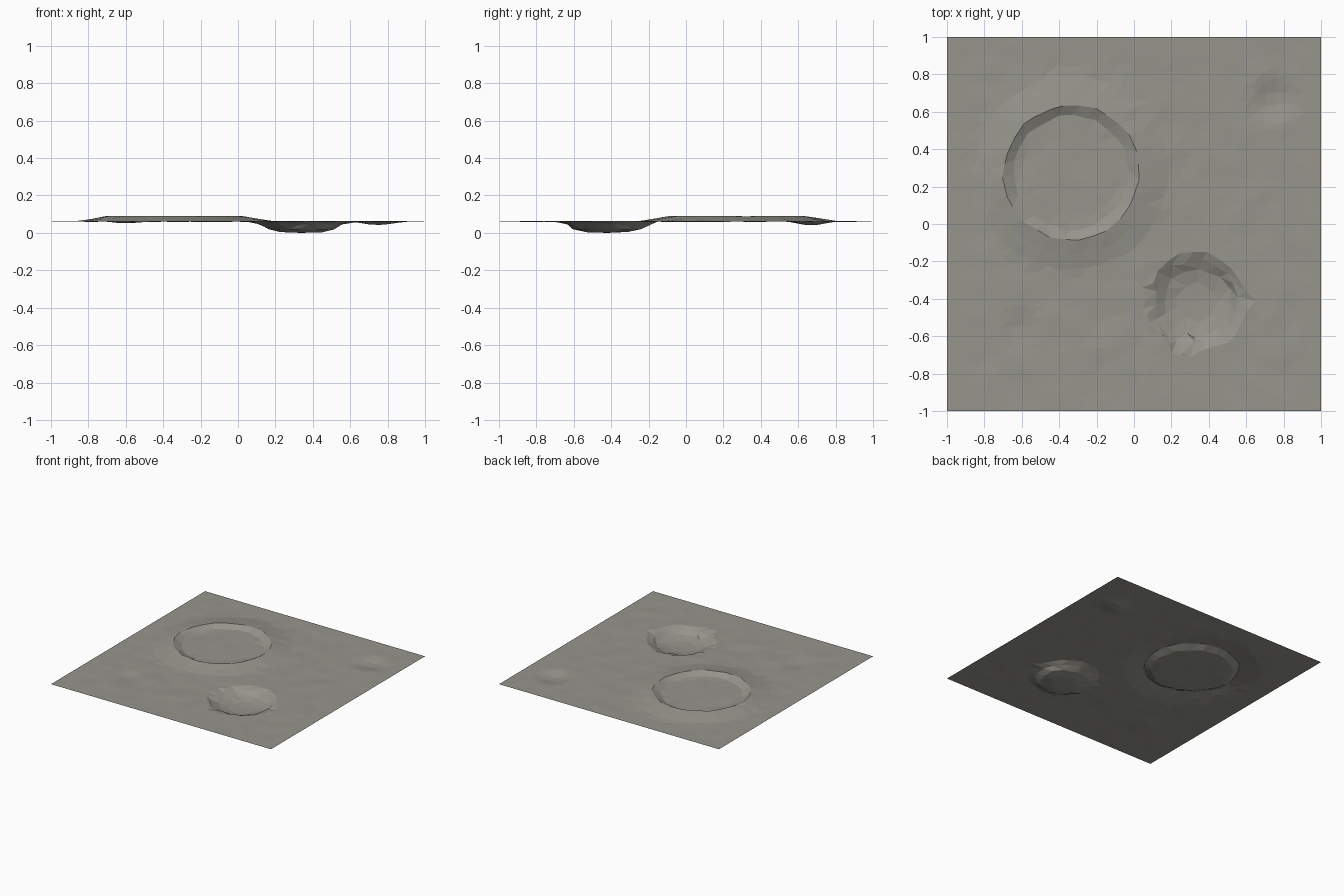
import bpy, bmesh, math, random
from mathutils import Vector, noise
from mathutils.geometry import delaunay_2d_cdt

random.seed(4)
cube = bpy.data.objects.get("Cube")
if cube:
    bpy.data.objects.remove(cube)

LEVEL = 0.065
STEP = 0.05
RAISED = Vector((-0.335, 0.275))
PIT = Vector((0.335, -0.42))
# Ring profiles: radius, height, number of points
RAISED_RINGS = [(0.52, 0.066, 44), (0.44, 0.078, 36), (0.362, 0.092, 28), (0.305, 0.066, 28)]
PIT_RINGS = [(0.265, 0.064, 22), (0.225, 0.047, 18), (0.18, 0.022, 16), (0.11, 0.006, 9), (0.0, 0.001, 1)]
# Shallow dips: x, y, radius, depth
DIPS = [(0.75, 0.67, 0.17, 0.019), (-0.57, -0.55, 0.16, 0.009)]


def ground(x, y):
    """Gently uneven ground that settles to a flat border."""
    fade = min(1, (1 - max(abs(x), abs(y))) / 0.15)
    z = LEVEL + fade * (0.005 * noise.noise(Vector((x * 7, y * 7, 3))) - 0.001)
    for dx, dy, radius, depth in DIPS:
        r = math.hypot(x - dx, y - dy) / radius
        if r < 1:
            z -= depth * (0.5 + 0.5 * math.cos(math.pi * r))
    return z


points = []


def add_rings(centre, rings, wobble):
    for radius, height, count in rings:
        turn = random.random()
        for i in range(count):
            angle = math.tau * (i + turn + random.uniform(-0.2, 0.2)) / count
            r = radius + (random.uniform(-wobble, wobble) if radius else 0)
            x, y = centre.x + r * math.cos(angle), centre.y + r * math.sin(angle)
            points.append((x, y, height + random.uniform(-0.001, 0.002)))


add_rings(RAISED, RAISED_RINGS, 0.008)
add_rings(PIT, PIT_RINGS, 0.014)

# Loose grid of ground points around and inside the craters
n = round(2 / STEP)
for i in range(n + 1):
    for j in range(n + 1):
        x, y = -1 + i * STEP, -1 + j * STEP
        if 0 < i < n and 0 < j < n:
            x += random.uniform(-0.3, 0.3) * STEP
            y += random.uniform(-0.3, 0.3) * STEP
        p = Vector((x, y))
        ring = (p - RAISED).length
        if (p - PIT).length < 0.29 or 0.27 < ring < 0.55:
            continue
        points.append((x, y, ground(x, y)))

# Join the points into one sheet of triangles, lowest point on the floor
flat = [Vector(p[:2]) for p in points]
verts, edges, faces, origin, _, _ = delaunay_2d_cdt(flat, [], [], 0, 1e-5)
low = min(p[2] for p in points)
bm = bmesh.new()
bverts = [bm.verts.new((v.x, v.y, points[o[0]][2] - low)) for v, o in zip(verts, origin)]
for f in faces:
    bm.faces.new([bverts[k] for k in f])
bm.normal_update()
for f in bm.faces:
    if f.normal.z < 0:
        f.normal_flip()

mesh = bpy.data.meshes.new("cratered_ground")
bm.to_mesh(mesh)
bm.free()
terrain = bpy.data.objects.new("cratered_ground", mesh)
bpy.context.collection.objects.link(terrain)

# Dusty grey rock
rock = bpy.data.materials.new("dusty_grey")
rock.use_nodes = True
colour = (0.305, 0.298, 0.262, 1)
rock.diffuse_color = colour
bsdf = rock.node_tree.nodes["Principled BSDF"]
bsdf.inputs["Base Color"].default_value = colour
bsdf.inputs["Roughness"].default_value = 0.9
mesh.materials.append(rock)
